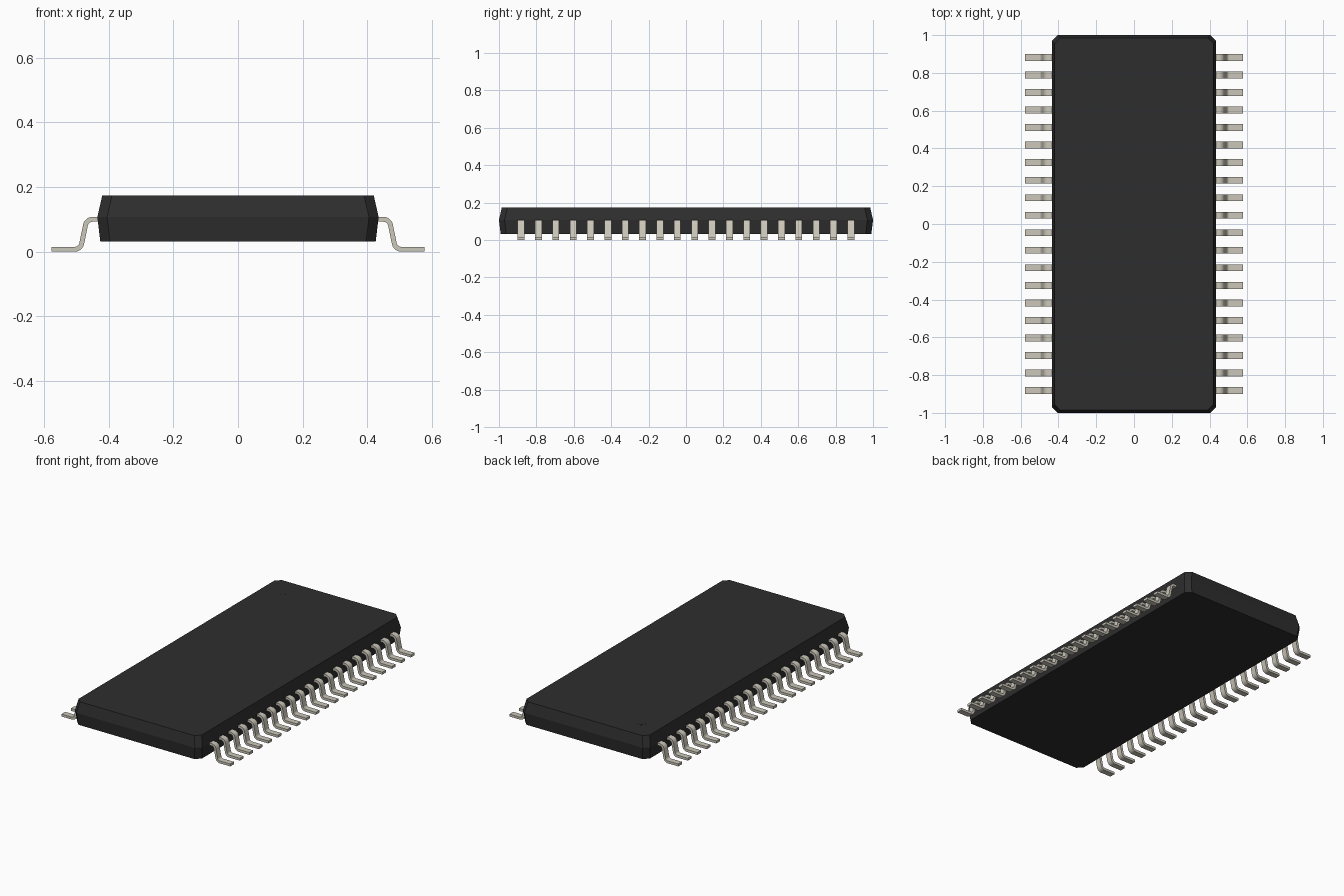
import bpy, bmesh, math
from mathutils import Vector

cube = bpy.data.objects.get("Cube")
if cube:
    bpy.data.objects.remove(cube, do_unlink=True)


def material(name, rgb, metal=0.0, rough=0.6):
    m = bpy.data.materials.new(name)
    m.diffuse_color = (*rgb, 1)
    m.use_nodes = True
    bsdf = next(n for n in m.node_tree.nodes if n.type == 'BSDF_PRINCIPLED')
    bsdf.inputs["Base Color"].default_value = (*rgb, 1)
    bsdf.inputs["Metallic"].default_value = metal
    bsdf.inputs["Roughness"].default_value = rough
    return m


BLACK = material("black plastic", (0.027, 0.027, 0.027))
METAL = material("tinned metal", (0.60, 0.57, 0.49))


def add_object(name, bm, mat):
    bmesh.ops.recalc_face_normals(bm, faces=bm.faces)
    me = bpy.data.meshes.new(name)
    bm.to_mesh(me)
    bm.free()
    me.materials.append(mat)
    ob = bpy.data.objects.new(name, me)
    bpy.context.collection.objects.link(ob)
    return ob


# Package body: chamfered rectangles lofted through a wider parting line
def chamfered_ring(bm, hx, hy, z, c=0.03):
    pts = []
    for sx, sy in ((1, 1), (-1, 1), (-1, -1), (1, -1)):
        pair = [(sx * hx, sy * (hy - c)), (sx * (hx - c), sy * hy)]
        pts += pair if sx * sy > 0 else pair[::-1]
    return [bm.verts.new((x, y, z)) for x, y in pts]


bm = bmesh.new()
rings = [chamfered_ring(bm, 0.426, 0.991, 0.032),
         chamfered_ring(bm, 0.435, 1.0, 0.107),
         chamfered_ring(bm, 0.420, 0.985, 0.173)]
for low, high in zip(rings, rings[1:]):
    for i in range(8):
        j = (i + 1) % 8
        bm.faces.new((low[i], low[j], high[j], high[i]))
bm.faces.new(rings[0][::-1])
bm.faces.new(rings[-1])
body = add_object("package_body", bm, BLACK)

# Pin one index mark: barely raised disc near one corner
bm = bmesh.new()
bmesh.ops.create_cone(bm, cap_ends=True, segments=24, radius1=0.025,
                      radius2=0.025, depth=0.001)
mark = add_object("index_mark", bm, BLACK)
mark.location = (-0.29, 0.85, 0.173)


# Gull-wing pin: filleted centre line, thickened, then given width
def fillet(prev, corner, nxt, radius, steps=6):
    a, b = (prev - corner).normalized(), (nxt - corner).normalized()
    half = a.angle(b) / 2
    centre = corner + (a + b).normalized() * (radius / math.sin(half))
    reach = radius / math.tan(half)
    start, end = corner + a * reach - centre, corner + b * reach - centre
    return [centre + (start.lerp(end, i / steps)).normalized() * radius
            for i in range(steps + 1)]


THICK, WIDTH, COUNT, PITCH = 0.015, 0.036, 20, 0.0928
path = [Vector(p) for p in ((0.42, 0.1), (0.468, 0.1), (0.487, THICK / 2),
                            (0.577, THICK / 2))]
line = ([path[0]] + fillet(*path[0:3], 0.022)
        + fillet(*path[1:4], 0.022) + [path[3]])
upper, lower = [], []
for i, p in enumerate(line):
    t = (line[min(i + 1, len(line) - 1)] - line[max(i - 1, 0)]).normalized()
    if i in (0, 1, len(line) - 2, len(line) - 1):
        t = Vector((1, 0))
    n = Vector((-t.y, t.x)) * THICK / 2
    upper.append(p + n)
    lower.append(p - n)

bm = bmesh.new()
sections = []
for u, l in zip(upper, lower):
    sections.append([bm.verts.new((q.x, y, q.y)) for q, y in (
        (u, -WIDTH / 2), (u, WIDTH / 2), (l, WIDTH / 2), (l, -WIDTH / 2))])
for s, e in zip(sections, sections[1:]):
    for i in range(4):
        j = (i + 1) % 4
        bm.faces.new((s[i], s[j], e[j], e[i]))
bm.faces.new(sections[0])
bm.faces.new(sections[-1][::-1])
pins = add_object("pins", bm, METAL)
pins.location.y = -PITCH * (COUNT - 1) / 2

# Smooth bends with crisp edges
bpy.ops.object.select_all(action='DESELECT')
pins.select_set(True)
bpy.context.view_layer.objects.active = pins
bpy.ops.object.shade_smooth_by_angle(angle=math.radians(35))

# Repeat along the side, then mirror to the other side
row = pins.modifiers.new("row", 'ARRAY')
row.count = COUNT
row.use_relative_offset = False
row.use_constant_offset = True
row.constant_offset_displace = (0, PITCH, 0)
other = pins.modifiers.new("other_side", 'MIRROR')
other.use_axis = (True, False, False)
other.use_mirror_merge = False
